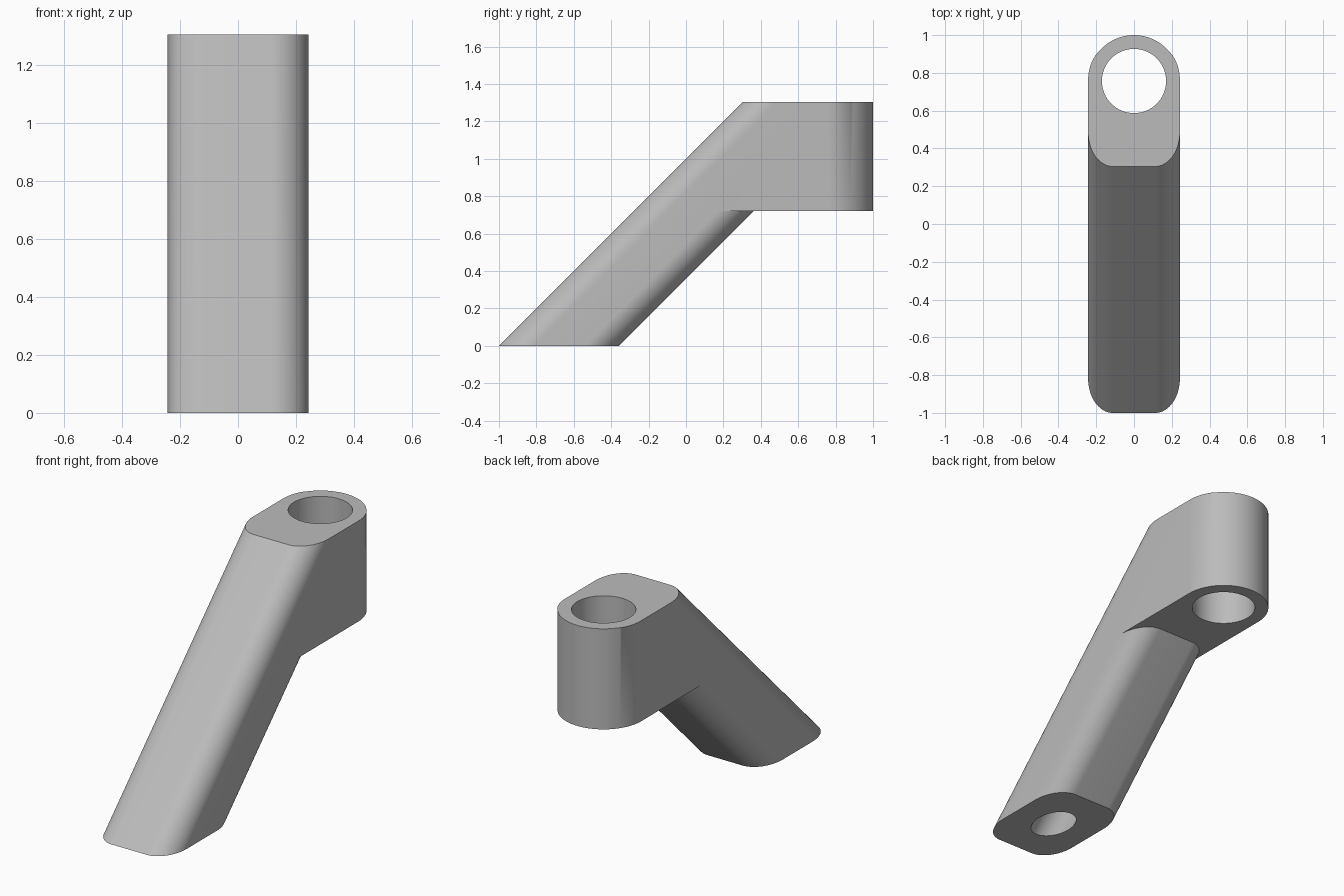
import bpy, bmesh
from math import cos, sin, pi, sqrt

cube = bpy.data.objects.get("Cube")
if cube:
    bpy.data.objects.remove(cube, do_unlink=True)

HALF = 0.243          # half width of the whole bracket
TOP = 1.305           # height of the top face
UNDER = 0.72          # underside of the head
BORE_Y = 1 - HALF     # centre of the head and its bore
FOOT_Y = -0.68        # centre of the foot
FOOT_HALF = 0.32      # half length of the foot
ROUND = 0.13          # corner radius of the arm

grey = bpy.data.materials.new("satin grey")
grey.use_nodes = True
colour = (0.5, 0.5, 0.5, 1)
grey.diffuse_color = colour
grey.node_tree.nodes["Principled BSDF"].inputs["Base Color"].default_value = colour


def loft(name, lower, upper):
    """Closed solid between two matching outlines."""
    bm = bmesh.new()
    a = [bm.verts.new(p) for p in lower]
    b = [bm.verts.new(p) for p in upper]
    n = len(a)
    bm.faces.new(a[::-1])
    bm.faces.new(b)
    for i in range(n):
        j = (i + 1) % n
        bm.faces.new((a[i], a[j], b[j], b[i]))
    bmesh.ops.recalc_face_normals(bm, faces=bm.faces)
    mesh = bpy.data.meshes.new(name)
    bm.to_mesh(mesh)
    bm.free()
    mesh.materials.append(grey)
    obj = bpy.data.objects.new(name, mesh)
    bpy.context.collection.objects.link(obj)
    return obj


def arc(cx, cy, rx, ry, start, end, steps):
    angles = [start + (end - start) * i / steps for i in range(steps + 1)]
    return [(cx + rx * cos(t), cy + ry * sin(t)) for t in angles]


def at(outline, z, slope=0):
    return [(x, y + slope * z, z) for x, y in outline]


def combine(target, tool, operation):
    mod = target.modifiers.new(operation.title(), "BOOLEAN")
    mod.operation = operation
    mod.solver = "EXACT"
    mod.object = tool
    bpy.context.view_layer.objects.active = target
    bpy.ops.object.modifier_apply(modifier=mod.name)
    bpy.data.objects.remove(tool, do_unlink=True)


# Leaning arm: rounded section sheared at 45 degrees
ry = ROUND * sqrt(2)
section = []
for k, (sx, sy) in enumerate([(1, 1), (-1, 1), (-1, -1), (1, -1)]):
    section += arc(sx * (HALF - ROUND), FOOT_Y + sy * (FOOT_HALF - ry),
                   ROUND, ry, k * pi / 2, (k + 1) * pi / 2, 16)
bracket = loft("angled_bracket", at(section, 0), at(section, TOP, 1))

# Upright head: round back, front end hidden inside the arm
back = arc(0, BORE_Y, HALF, HALF, 0, pi, 48)


def head_outline(z):
    front = z + FOOT_Y
    return at(back + [(-HALF, front), (HALF, front)], z)


combine(bracket, loft("head", head_outline(UNDER), head_outline(TOP)), "UNION")

# Vertical bore through the head
bore = arc(0, BORE_Y, 0.17, 0.17, 0, 2 * pi, 64)[:-1]
combine(bracket, loft("head_bore", at(bore, 0.5), at(bore, 1.5)), "DIFFERENCE")

# Blind hole in the foot, drilled along the arm
hole = arc(0, FOOT_Y, 0.103, 0.103 * sqrt(2), 0, 2 * pi, 48)[:-1]
combine(bracket, loft("foot_hole", at(hole, -0.1, 1), at(hole, 0.5, 1)), "DIFFERENCE")

# Smooth rounds, crisp rims
bpy.ops.object.select_all(action="DESELECT")
bracket.select_set(True)
bpy.context.view_layer.objects.active = bracket
bpy.ops.object.shade_smooth_by_angle(angle=pi / 6)
